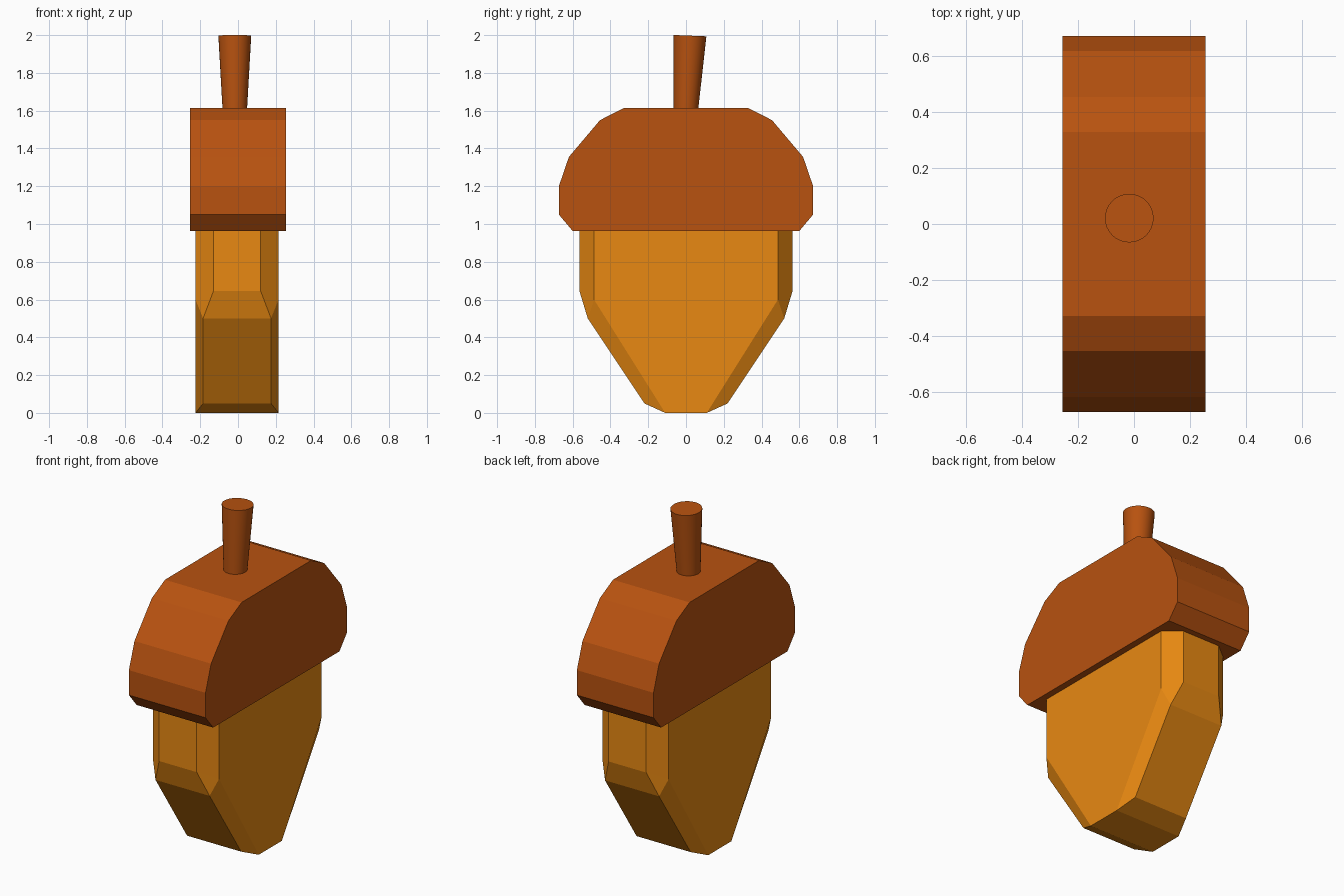
import bpy, bmesh, math
from mathutils import Matrix, Vector

if "Cube" in bpy.data.objects:
    bpy.data.objects.remove(bpy.data.objects["Cube"])


def material(name, rgb):
    m = bpy.data.materials.new(name)
    m.diffuse_color = (*rgb, 1)
    m.use_nodes = True
    m.node_tree.nodes["Principled BSDF"].inputs["Base Color"].default_value = m.diffuse_color
    return m


def finish(name, bm, mat):
    bmesh.ops.remove_doubles(bm, verts=bm.verts, dist=1e-5)
    bmesh.ops.recalc_face_normals(bm, faces=bm.faces)
    me = bpy.data.meshes.new(name)
    bm.to_mesh(me)
    bm.free()
    me.materials.append(mat)
    ob = bpy.data.objects.new(name, me)
    bpy.context.collection.objects.link(ob)
    return ob


def face(bm, pts):
    bm.faces.new([bm.verts.new(p) for p in pts])


cap_mat = material("cap_brown", (0.48, 0.085, 0.005))
nut_mat = material("nut_orange", (0.81, 0.25, 0.006))

# Cap: symmetric profile in YZ, extruded across x
half = [(0.60, 0.963), (0.673, 1.05), (0.673, 1.20), (0.62, 1.355), (0.455, 1.55), (0.33, 1.613)]
profile = half + [(-y, z) for y, z in reversed(half)]
bm = bmesh.new()
f = bm.faces.new([bm.verts.new((-0.255, y, z)) for y, z in profile])
ext = bmesh.ops.extrude_face_region(bm, geom=[f])
bmesh.ops.translate(bm, vec=(0.51, 0, 0),
                    verts=[v for v in ext["geom"] if isinstance(v, bmesh.types.BMVert)])
finish("cap", bm, cap_mat)

# Nut: outer rim (x, y, z) and flat side outline, joined by chamfers
TOP = 0.965
rim = [(0.125, 0.564, TOP), (0.125, 0.564, 0.645), (0.18, 0.52, 0.50), (0.18, 0.22, 0.05)]
side = [(0.22, 0.487, TOP), (0.22, 0.487, 0.60), (0.22, 0.11, 0.0)]
CX = -0.005


def flip(p, sx, sy):
    return (CX + p[0] * sx, p[1] * sy, p[2])


bm = bmesh.new()
chamfers = [(rim[0], rim[1], side[1], side[0]), (rim[1], rim[2], side[1]),
            (rim[2], rim[3], side[2], side[1]), (rim[3], side[2])]
for sy in (-1, 1):
    for sx in (-1, 1):
        for c in chamfers[:3]:
            face(bm, [flip(p, sx, sy) for p in c])
    edge = rim + [side[2]]
    for a, b in zip(edge, edge[1:]):
        face(bm, [flip(a, -1, sy), flip(a, 1, sy), flip(b, 1, sy), flip(b, -1, sy)])
for sx in (-1, 1):
    face(bm, [flip(p, sx, 1) for p in side] + [flip(p, sx, -1) for p in reversed(side)])
# Nut bottom and top
foot = side[2]
face(bm, [flip(foot, *s) for s in ((-1, -1), (1, -1), (1, 1), (-1, 1))])
quarter = [rim[0], side[0]]
face(bm, [flip(quarter[0], 1, -1), flip(quarter[1], 1, -1), flip(quarter[1], 1, 1), flip(quarter[0], 1, 1),
          flip(quarter[0], -1, 1), flip(quarter[1], -1, 1), flip(quarter[1], -1, -1), flip(quarter[0], -1, -1)])
finish("nut", bm, nut_mat)

# Stem: leaning tapered cylinder with a slightly tilted top
bm = bmesh.new()
bmesh.ops.create_cone(bm, cap_ends=True, segments=32, radius1=0.065, radius2=0.087, depth=1)
for v in bm.verts:
    if v.co.z > 0:
        v.co = Vector((v.co.x - 0.017, v.co.y + 0.021, 1.997 - (v.co.y) * 0.04))
    else:
        v.co = Vector((v.co.x - 0.017, v.co.y, 1.61))
stem = finish("stem", bm, cap_mat)
bpy.context.view_layer.objects.active = stem
stem.select_set(True)
bpy.ops.object.shade_smooth_by_angle(angle=math.radians(35))
